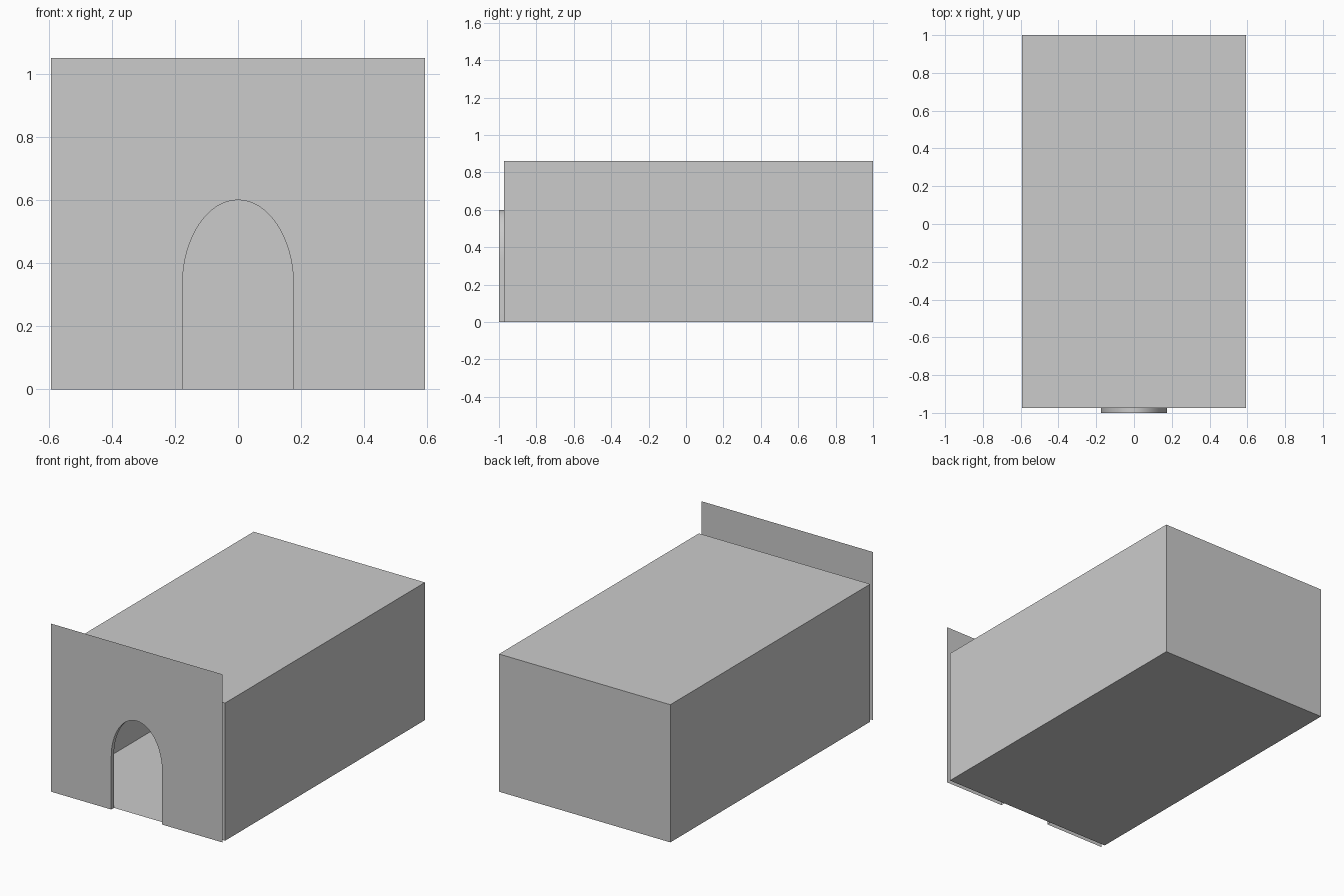
import bpy, bmesh
from math import cos, sin, pi

if "Cube" in bpy.data.objects:
    bpy.data.objects.remove(bpy.data.objects["Cube"])

HALF_W = 0.592                                # half width of the building
FRONT, INNER, BACK = -1.0, -0.973, 1.0        # y of facade, room front, room back
FACADE_H, ROOM_H = 1.05, 0.86
ARCH_W, SPRING, ARCH_TOP = 0.176, 0.33, 0.60  # doorway half width, arch start, crown
SEGMENTS = 32


def arch_points():
    """Doorway outline from left foot, over the crown, to right foot (x, z)."""
    pts = [(-ARCH_W, 0)]
    for i in range(SEGMENTS + 1):
        a = pi - pi * i / SEGMENTS
        pts.append((ARCH_W * cos(a), SPRING + (ARCH_TOP - SPRING) * sin(a)))
    return pts + [(ARCH_W, 0)]


def arched_wall(bm, y, height):
    """Flat wall facing -y with the doorway cut out; returns the doorway verts."""
    arch = [bm.verts.new((x, y, z)) for x, z in arch_points()]
    corners = [bm.verts.new((x, y, z)) for x, z in
               ((HALF_W, 0), (HALF_W, height), (-HALF_W, height), (-HALF_W, 0))]
    bm.faces.new(arch + corners)
    return arch, corners


def finish(bm, name):
    mesh = bpy.data.meshes.new(name)
    bm.normal_update()
    bm.to_mesh(mesh)
    bm.free()
    obj = bpy.data.objects.new(name, mesh)
    bpy.context.collection.objects.link(obj)
    return obj


# Tall front facade
bm = bmesh.new()
arched_wall(bm, FRONT, FACADE_H)
finish(bm, "front_facade")

# Doorway lining joining the facade to the room
bm = bmesh.new()
rows = [[bm.verts.new((x, y, z)) for x, z in arch_points()] for y in (FRONT, INNER)]
for i in range(len(rows[0]) - 1):
    f = bm.faces.new((rows[0][i], rows[0][i + 1], rows[1][i + 1], rows[1][i]))
    f.smooth = True
finish(bm, "doorway_lining")

# Hollow room: arched front wall, sides, roof, floor and back wall
bm = bmesh.new()
arch, front = arched_wall(bm, INNER, ROOM_H)
back = [bm.verts.new((v.co.x, BACK, v.co.z)) for v in front]
for i in range(3):
    bm.faces.new((front[i], back[i], back[i + 1], front[i + 1]))
bm.faces.new((front[3], arch[0], arch[-1], front[0], back[0], back[3])).normal_flip()
bm.faces.new(back)
bmesh.ops.recalc_face_normals(bm, faces=bm.faces)
finish(bm, "room")
